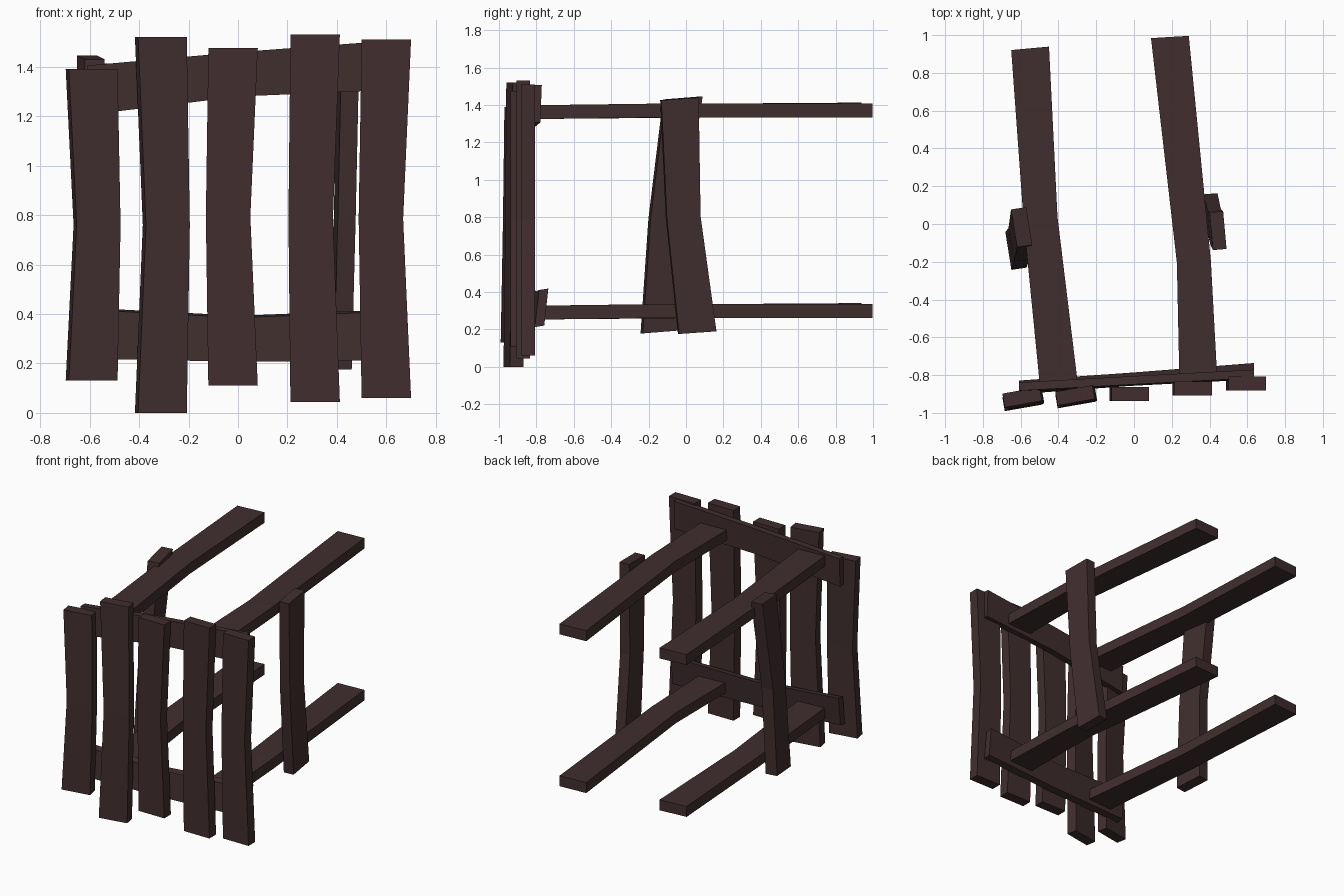
import bpy, bmesh
from mathutils import Vector, Matrix
import math

if "Cube" in bpy.data.objects:
    bpy.data.objects.remove(bpy.data.objects["Cube"])

wood = bpy.data.materials.new("dark_brown_wood")
wood.diffuse_color = (0.052, 0.027, 0.028, 1)
wood.use_nodes = True
wood.node_tree.nodes["Principled BSDF"].inputs["Base Color"].default_value = wood.diffuse_color


def plank(name, path, wide, thick, waist=0.9):
    """Bent board: three box sections (start, waist, end) skinned together."""
    w, t = Vector(wide), Vector(thick)
    bm = bmesh.new()
    rings = []
    for p, s in zip(path, (1, waist, 1)):
        c = Vector(p)
        rings.append([bm.verts.new(c + w * (a * s) + t * b)
                      for a, b in ((-1, -1), (1, -1), (1, 1), (-1, 1))])
    for r0, r1 in zip(rings, rings[1:]):
        for i in range(4):
            j = (i + 1) % 4
            bm.faces.new((r0[i], r0[j], r1[j], r1[i]))
    bm.faces.new(rings[0])
    bm.faces.new(rings[-1])
    bmesh.ops.recalc_face_normals(bm, faces=bm.faces)
    me = bpy.data.meshes.new(name)
    bm.to_mesh(me)
    bm.free()
    me.materials.append(wood)
    ob = bpy.data.objects.new(name, me)
    bpy.context.collection.objects.link(ob)


# Front slats: x, bottom y, top y, bottom z, top z, bend, yaw in degrees
slats = [(-0.592, -0.937, -0.917, 0.13, 1.39, 0.022, 10),
         (-0.312, -0.922, -0.907, 0.00, 1.52, 0.022, 10),
         (-0.02, -0.90, -0.90, 0.11, 1.475, -0.02, 0),
         (0.312, -0.87, -0.87, 0.045, 1.53, -0.018, 0),
         (0.60, -0.845, -0.845, 0.06, 1.51, -0.022, 0)]
for i, (x, y0, y1, z0, z1, bend, yaw) in enumerate(slats):
    rot = Matrix.Rotation(math.radians(yaw), 3, 'Z')
    plank(f"front_slat_{i + 1}",
          [(x, y0, z0), (x + bend, (y0 + y1) / 2, (z0 + z1) / 2), (x, y1, z1)],
          rot @ Vector((0.1, 0, 0)), rot @ Vector((0, 0.037, 0)))

# Cross rails behind the slats
plank("upper_cross_rail",
      [(-0.61, -0.865, 1.305), (0.01, -0.83, 1.37), (0.635, -0.797, 1.407)],
      (0, 0.004, 0.1), (0, 0.022, 0))
plank("lower_cross_rail",
      [(-0.61, -0.865, 0.322), (0.01, -0.82, 0.30), (0.635, -0.772, 0.316)],
      (0, 0.011, 0.099), (0, 0.025, 0.004))

# Long side rails, the same pair at two heights
for level, z in (("lower", 0.298), ("upper", 1.37)):
    plank(f"{level}_left_side_rail",
          [(-0.55, 0.93, z + 0.006), (-0.495, 0.03, z), (-0.398, -0.85, z - 0.008)],
          (0.1, 0.009, 0), (0, 0, 0.037))
    plank(f"{level}_right_side_rail",
          [(0.19, 0.99, z), (0.317, -0.2, z), (0.34, -0.81, z - 0.008)],
          (0.1, 0.006, 0), (0, 0, 0.037))

# Side posts
plank("right_post", [(0.415, 0.06, 0.183), (0.432, -0.015, 0.80), (0.445, -0.035, 1.433)],
      (-0.009, 0.1, 0.007), (0.036, 0.003, 0))
plank("left_post", [(-0.625, -0.137, 0.187), (-0.61, -0.105, 0.80), (-0.595, -0.017, 1.438)],
      (-0.016, 0.1, 0.008), (0.04, 0.006, 0))
